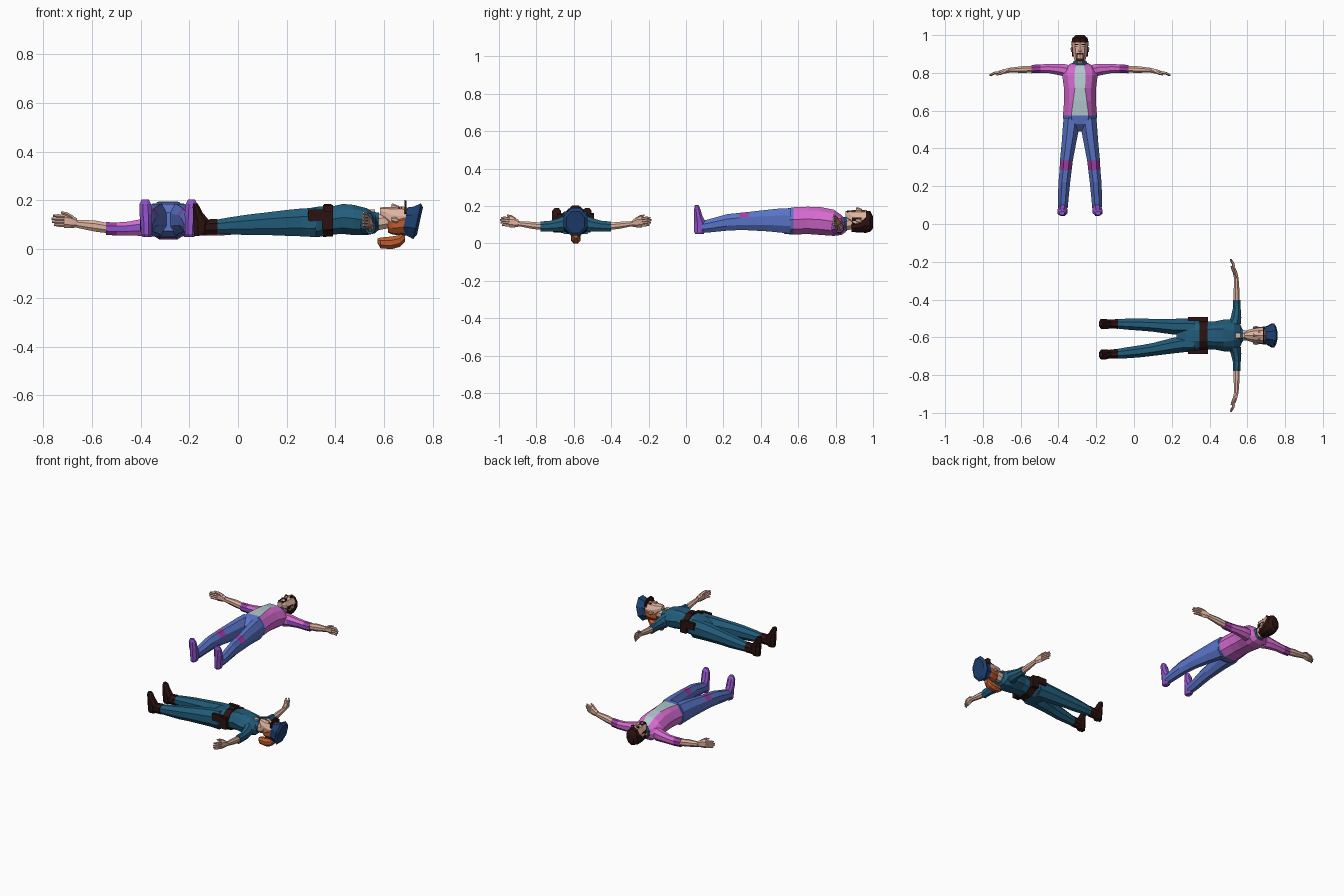
import bpy, bmesh, math
from mathutils import Matrix, Vector

def srgb(r, g, b):
    lin = [((c / 255 + 0.055) / 1.055) ** 2.4 for c in (r, g, b)]
    return (*lin, 1)

COLOURS = {
    "skin": (222, 178, 158), "pink": (214, 106, 208), "magenta": (160, 62, 165),
    "violet": (146, 84, 205), "denim_blue": (90, 116, 200), "shirt_grey": (176, 198, 204),
    "dark_brown": (44, 18, 18), "uniform_teal": (34, 92, 122),
    "cap_navy": (30, 64, 112), "orange_hair": (190, 92, 46)}
MATS = {}
for key, rgb in COLOURS.items():
    MATS[key] = bpy.data.materials.new(key)
    MATS[key].diffuse_color = srgb(*rgb)

FRAME = Matrix()   # body frame: u sideways, v towards the head, w towards the face

def finish(name, bm, cols, rule=None):
    bmesh.ops.recalc_face_normals(bm, faces=bm.faces)
    if rule:
        for f in bm.faces:
            f.material_index = cols.index(rule(f.calc_center_median(), f.normal))
    bm.transform(FRAME)
    me = bpy.data.meshes.new(name)
    bm.to_mesh(me)
    bm.free()
    for c in cols:
        me.materials.append(MATS[c])
    ob = bpy.data.objects.new(name, me)
    bpy.context.collection.objects.link(ob)
    return ob

def skin_rings(name, rings, cols, rule=None):
    bm = bmesh.new()
    vs = [[bm.verts.new(p) for p in r] for r in rings]
    n = len(vs[0])
    for a, b in zip(vs, vs[1:]):
        for i in range(n):
            bm.faces.new((a[i], a[(i + 1) % n], b[(i + 1) % n], b[i]))
    bm.faces.new(vs[0])
    bm.faces.new(vs[-1])
    return finish(name, bm, cols, rule)

def loft(name, axis, rings, cols, rule=None, n=8, shear=0.0):
    """Rings are (position on axis, centre a, centre b, half size a, half size b)."""
    out = []
    for t, a, b, ha, hb in rings:
        pts = []
        for i in range(n):
            k = 2 * math.pi * (i + 0.5) / n
            p = [a + ha * math.cos(k) / math.cos(math.pi / n),
                 b + hb * math.sin(k) / math.cos(math.pi / n)]
            p.insert(axis, t)
            p[1] += shear * (p[2] - 0.115)
            pts.append(p)
        out.append(pts)
    return skin_rings(name, out, cols, rule)

def box(name, centre, size, col):
    bm = bmesh.new()
    bmesh.ops.create_cube(bm, size=1, matrix=Matrix.Translation(centre) @ Matrix.Diagonal((*size, 1)))
    return finish(name, bm, [col])

def torso(name, rings, cols, rule):
    """Rings are (v, half width, back w, front w, half width of the front strip)."""
    out = []
    for v, h, lo, hi, s in rings:
        d = hi - lo
        half = [(s, hi), (max(.7 * h, s * 1.15), hi - .14 * d), (h, lo + .55 * d),
                (.85 * h, lo + .2 * d), (.4 * h, lo)]
        out.append([(u, v, w) for u, w in half] + [(-u, v, w) for u, w in reversed(half)])
    return skin_rings(name, out, cols, rule)

def hand(who, side, sg, u, v, w, length, drop):
    # palm, four fingers and a raised thumb
    p = length * .5
    loft(f"{who}_palm_{side}", 0, [(sg * u, v, w, .012, .016), (sg * (u + p * .5), v - drop * .2, w + .006, .012, .024),
         (sg * (u + p), v - drop * .4, w + .008, .009, .025)], ["skin"], n=6)
    for i in range(4):
        fw = w + .008 + (i - 1.5) * .0125
        ln = length * (.4, .48, .5, .44)[i]
        loft(f"{who}_finger_{i + 1}_{side}", 0,
             [(sg * (u + p * .95), v - drop * .4, fw, .007, .006),
              (sg * (u + p + ln * .55), v - drop * .55, fw + .002, .006, .006),
              (sg * (u + p + ln), v - drop, fw + .003, .004, .004)], ["skin"], n=5)
    loft(f"{who}_thumb_{side}", 0,
         [(sg * (u + p * .3), v - .004, w + .02, .007, .008),
          (sg * (u + p * .8), v - drop * .6, w + .036, .006, .007),
          (sg * (u + p * 1.25), v - drop * .9, w + .043, .004, .004)], ["skin"], n=5)

def face_details(who, v, w, brow):
    # nose, brows, eyes and ears
    loft(who + "_nose", 1, [(v - .012, 0, w, .009, .012), (v - .006, 0, w + .002, .009, .012),
                            (v + .02, 0, w - .002, .005, .006)], ["skin"], n=6)
    for sg, side in ((1, "left"), (-1, "right")):
        box(f"{who}_brow_{side}", (sg * .018, v + .029, w - .003), (.018, .005, .008), brow)
        box(f"{who}_eye_{side}", (sg * .018, v + .019, w - .003), (.011, .005, .007), "dark_brown")
        loft(f"{who}_ear_{side}", 1, [(v - .012, sg * .042, .123, .004, .006), (v + .005, sg * .044, .12, .006, .011),
                                      (v + .016, sg * .043, .117, .004, .007)], ["skin"], n=6)

SIDES = ((1, "left"), (-1, "right"))

# ---------- man ----------
FRAME = Matrix.Translation((-.286, 0, 0))

def man_torso_rule(c, n):
    if c.y < .575:
        return "denim_blue"
    return "shirt_grey" if abs(c.x) < .004 and n.z > .5 else "pink"

torso("man_torso", [(.49, .07, .075, .15, .02), (.53, .086, .05, .185, .04), (.575, .09, .047, .193, .046),
                    (.65, .084, .05, .196, .036), (.72, .085, .045, .194, .027), (.79, .094, .04, .18, .03),
                    (.83, .085, .045, .152, .024), (.853, .04, .06, .128, .016)],
      ["denim_blue", "shirt_grey", "pink"], man_torso_rule)
loft("man_collar", 1, [(.835, 0, .095, .046, .046), (.862, 0, .105, .034, .036)], ["uniform_teal"])
loft("man_neck", 1, [(.82, 0, .098, .03, .034), (.90, 0, .112, .03, .035)], ["skin"])
loft("man_head", 1, [(.853, 0, .152, .018, .02), (.873, 0, .143, .031, .031), (.90, 0, .124, .037, .052),
                     (.935, 0, .122, .041, .055), (.962, 0, .121, .042, .055), (.988, 0, .115, .035, .044),
                     (1.0, 0, .112, .018, .024)], ["skin", "dark_brown"],
     lambda c, n: "dark_brown" if c.y > .964 or (c.z < .115 and c.y > .88) else "skin", n=10)
loft("man_hair", 1, [(.885, 0, .09, .034, .028), (.93, 0, .095, .043, .035), (.962, 0, .115, .045, .056),
                     (.985, 0, .118, .04, .053), (1.0, 0, .112, .022, .03)], ["dark_brown"], n=10)
face_details("man", .922, .178, "dark_brown")
box("man_moustache", (0, .902, .173), (.036, .009, .012), "dark_brown")
box("man_goatee", (0, .868, .167), (.036, .014, .016), "dark_brown")
for sg, side in SIDES:
    box(f"man_beard_{side}", (sg * .0165, .886, .168), (.006, .034, .012), "dark_brown")
    box(f"man_sideburn_{side}", (sg * .038, .912, .128), (.008, .05, .018), "dark_brown")
    # jacket sleeve and bare forearm
    loft(f"man_sleeve_{side}", 0,
         [(sg * .065, .808, .092, .036, .042), (sg * .10, .817, .09, .031, .036), (sg * .165, .823, .085, .024, .028),
          (sg * .21, .822, .083, .023, .027), (sg * .257, .82, .085, .022, .026)], ["pink", "magenta", "violet"],
         lambda c, n: "violet" if n.y < -.8 and abs(c.x) > .1 else "magenta" if abs(c.x) > .21 else "pink")
    loft(f"man_forearm_{side}", 0, [(sg * .25, .82, .087, .018, .021), (sg * .30, .818, .095, .018, .023),
                                    (sg * .38, .814, .105, .012, .016)], ["skin"])
    hand("man", side, sg, .375, .813, .108, .105, .025)
    # trouser leg with knee patch
    loft(f"man_leg_{side}", 1,
         [(.085, sg * .09, .088, .025, .031), (.13, sg * .089, .095, .028, .036), (.22, sg * .083, .112, .031, .044),
          (.285, sg * .076, .117, .032, .046), (.335, sg * .072, .119, .034, .049), (.44, sg * .057, .122, .039, .058),
          (.50, sg * .049, .122, .043, .064), (.56, sg * .043, .12, .044, .068)], ["denim_blue", "magenta"],
         lambda c, n: "magenta" if .286 < c.y < .334 and n.z > .3 else "denim_blue")
    # shoe, sole facing the feet end
    loft(f"man_shoe_{side}", 2,
         [(.05, sg * .09, .072, .016, .022), (.062, sg * .09, .073, .022, .03), (.11, sg * .091, .075, .023, .033),
          (.145, sg * .093, .066, .026, .022), (.185, sg * .095, .06, .024, .016),
          (.205, sg * .095, .057, .014, .01)], ["violet"])

# ---------- woman ----------
FRAME = Matrix.Translation((0, -.59, 0)) @ Matrix.Rotation(-math.pi / 2, 4, 'Z')
TEAL = ["uniform_teal"]

torso("woman_torso", [(.225, .065, .08, .14, .015), (.27, .088, .052, .165, .03), (.33, .09, .05, .175, .03),
                      (.385, .073, .06, .175, .03), (.43, .075, .063, .186, .035), (.475, .084, .058, .182, .035),
                      (.53, .086, .058, .168, .025), (.562, .06, .065, .145, .02), (.575, .03, .08, .13, .012)],
      TEAL, None)
box("woman_neckline", (0, .548, .148), (.026, .03, .03), "skin")
loft("woman_collar", 1, [(.55, 0, .108, .043, .046), (.578, 0, .114, .031, .036)], TEAL)
loft("woman_neck", 1, [(.54, 0, .106, .028, .034), (.63, 0, .12, .027, .032)], ["skin"])
loft("woman_head", 1, [(.584, 0, .152, .016, .018), (.603, 0, .143, .029, .029), (.63, 0, .125, .036, .047),
                       (.66, 0, .12, .041, .053), (.69, 0, .118, .042, .053), (.715, 0, .115, .034, .04)],
     ["skin"], n=10)
loft("woman_hair", 1, [(.615, 0, .10, .026, .03), (.635, 0, .098, .041, .036), (.665, 0, .103, .046, .044),
                       (.70, 0, .11, .046, .05)], ["orange_hair"], n=10)
loft("woman_ponytail", 1, [(.573, 0, .034, .01, .009), (.585, 0, .026, .021, .022), (.63, 0, .026, .026, .026),
                           (.665, 0, .034, .024, .024), (.685, 0, .055, .016, .026)], ["orange_hair"])
face_details("woman", .642, .172, "orange_hair")
box("woman_lips", (0, .615, .162), (.02, .006, .01), "magenta")
# peaked cap with flared crown
loft("woman_cap", 1, [(.685, 0, .115, .047, .057), (.708, 0, .115, .049, .06), (.735, 0, .115, .064, .073),
                      (.747, 0, .115, .048, .056)], ["cap_navy"], n=8, shear=.22)
loft("woman_cap_brim", 1, [(.683, 0, .165, .042, .037), (.691, 0, .165, .045, .034)], ["dark_brown"], n=8)
# belt with pouches and holsters
torso("woman_belt", [(.348, .089, .05, .182, .03), (.39, .08, .053, .182, .03)], ["dark_brown"], None)
box("woman_buckle", (0, .369, .182), (.03, .03, .006), "dark_brown")
for sg, side in SIDES:
    box(f"woman_holster_{side}", (sg * .088, .322, .14), (.02, .07, .045), "dark_brown")
    box(f"woman_pouch_{side}", (sg * .086, .368, .118), (.024, .046, .075), "dark_brown")
    loft(f"woman_sleeve_{side}", 0,
         [(sg * .06, .53, .105, .035, .042), (sg * .095, .54, .098, .028, .035), (sg * .14, .544, .092, .021, .028),
          (sg * .188, .543, .09, .02, .027)], TEAL)
    loft(f"woman_forearm_{side}", 0, [(sg * .18, .543, .091, .016, .019), (sg * .23, .543, .096, .016, .019),
                                      (sg * .31, .542, .106, .011, .013)], ["skin"])
    hand("woman", side, sg, .305, .541, .107, .1, .028)
    # leg and boot, stance leaning slightly to one side
    loft(f"woman_leg_{side}", 1,
         [(-.095, sg * .079 + .018, .092, .024, .028), (-.04, sg * .076 + .016, .096, .029, .034),
          (.04, sg * .07 + .013, .1, .032, .042), (.10, sg * .064 + .01, .104, .034, .045),
          (.20, sg * .051 + .004, .108, .041, .053), (.26, sg * .046, .11, .043, .057),
          (.32, sg * .044, .11, .044, .06)], TEAL)
    loft(f"woman_boot_shaft_{side}", 1, [(-.16, sg * .08 + .02, .09, .021, .03),
                                         (-.085, sg * .079 + .018, .093, .026, .032)], ["dark_brown"])
    loft(f"woman_boot_{side}", 2,
         [(.057, sg * .08 + .02, -.155, .019, .025), (.075, sg * .08 + .02, -.151, .023, .031),
          (.115, sg * .08 + .02, -.15, .025, .034), (.15, sg * .081 + .02, -.165, .026, .02),
          (.175, sg * .082 + .02, -.172, .023, .014), (.188, sg * .082 + .02, -.175, .012, .009)], ["dark_brown"])
